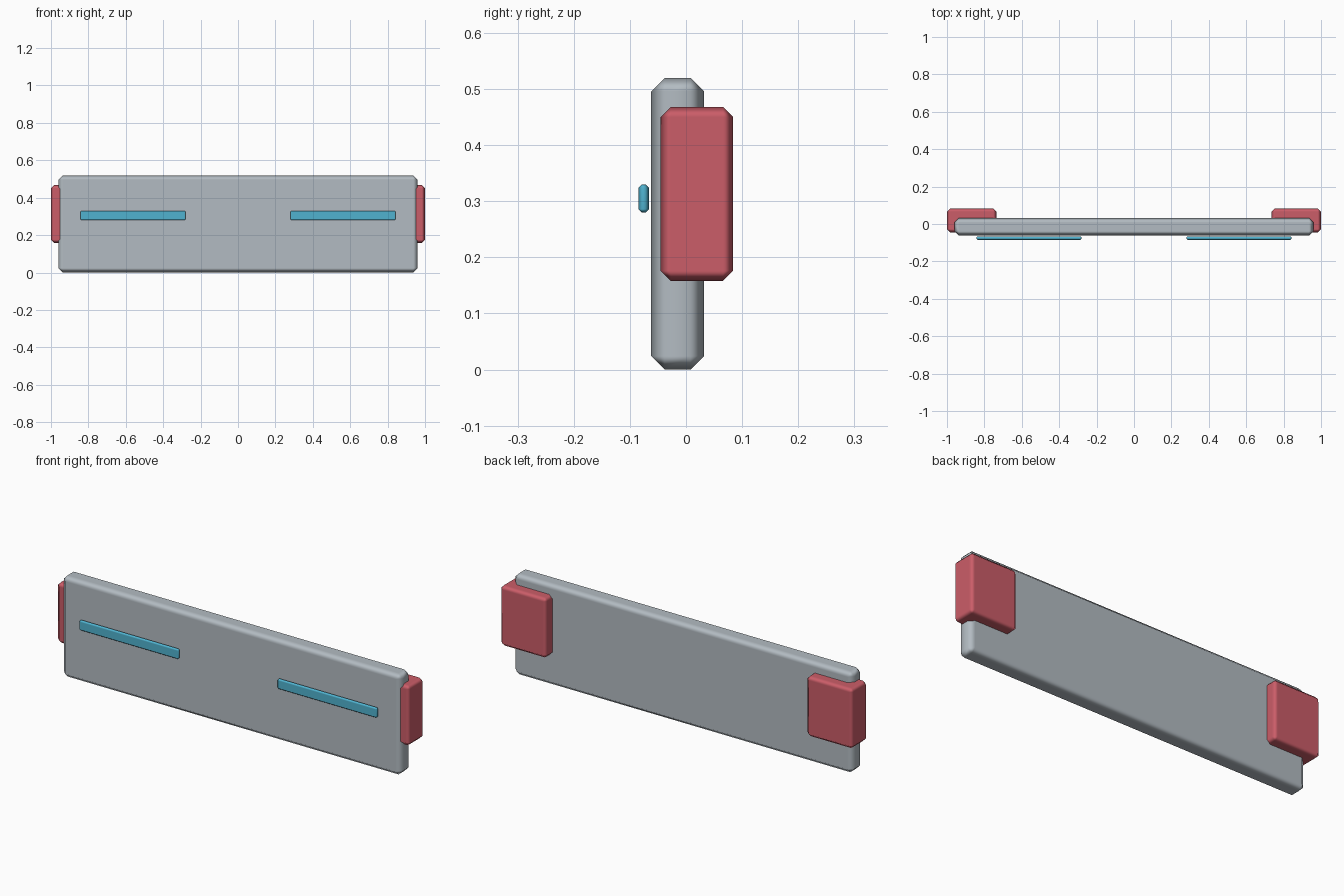
import bpy
from mathutils import Vector

cube = bpy.data.objects.get("Cube")
if cube:
    bpy.data.objects.remove(cube, do_unlink=True)


def make_material(name, rgb):
    mat = bpy.data.materials.new(name)
    mat.use_nodes = True
    mat.diffuse_color = (*rgb, 1)
    mat.node_tree.nodes["Principled BSDF"].inputs["Base Color"].default_value = (*rgb, 1)
    return mat


def chamfered_box(name, low, high, chamfer, mat):
    """Box between two corners with a single soft-shaded chamfer."""
    low, high = Vector(low), Vector(high)
    bpy.ops.mesh.primitive_cube_add(size=1, location=(low + high) / 2)
    obj = bpy.context.object
    obj.name = name
    obj.scale = high - low
    bpy.ops.object.transform_apply(location=False, rotation=False, scale=True)
    obj.data.materials.append(mat)
    bpy.ops.object.shade_smooth()
    bevel = obj.modifiers.new("Chamfer", "BEVEL")
    bevel.width = chamfer
    bevel.segments = 1
    bevel.limit_method = "NONE"
    normals = obj.modifiers.new("Flat faces", "WEIGHTED_NORMAL")
    normals.weight = 100
    return obj


grey = make_material("panel grey", (0.45, 0.50, 0.54))
red = make_material("bracket red", (0.60, 0.11, 0.14))
blue = make_material("strip blue", (0.08, 0.45, 0.63))

# Main board
chamfered_box("panel", (-0.96, -0.062, 0), (0.96, 0.032, 0.52), 0.024, grey)

# End brackets and front strips, one of each per side
for side, sign in (("left", 1), ("right", -1)):
    def pair(name, near, far, y, z, chamfer, mat):
        x = sorted((sign * near, sign * far))
        chamfered_box(f"{side}_{name}", (x[0], y[0], z[0]), (x[1], y[1], z[1]), chamfer, mat)

    pair("end_bracket", 0.735, 1.0, (-0.045, 0.084), (0.158, 0.468), 0.018, red)
    pair("front_strip", 0.28, 0.843, (-0.085, -0.066), (0.28, 0.33), 0.006, blue)
